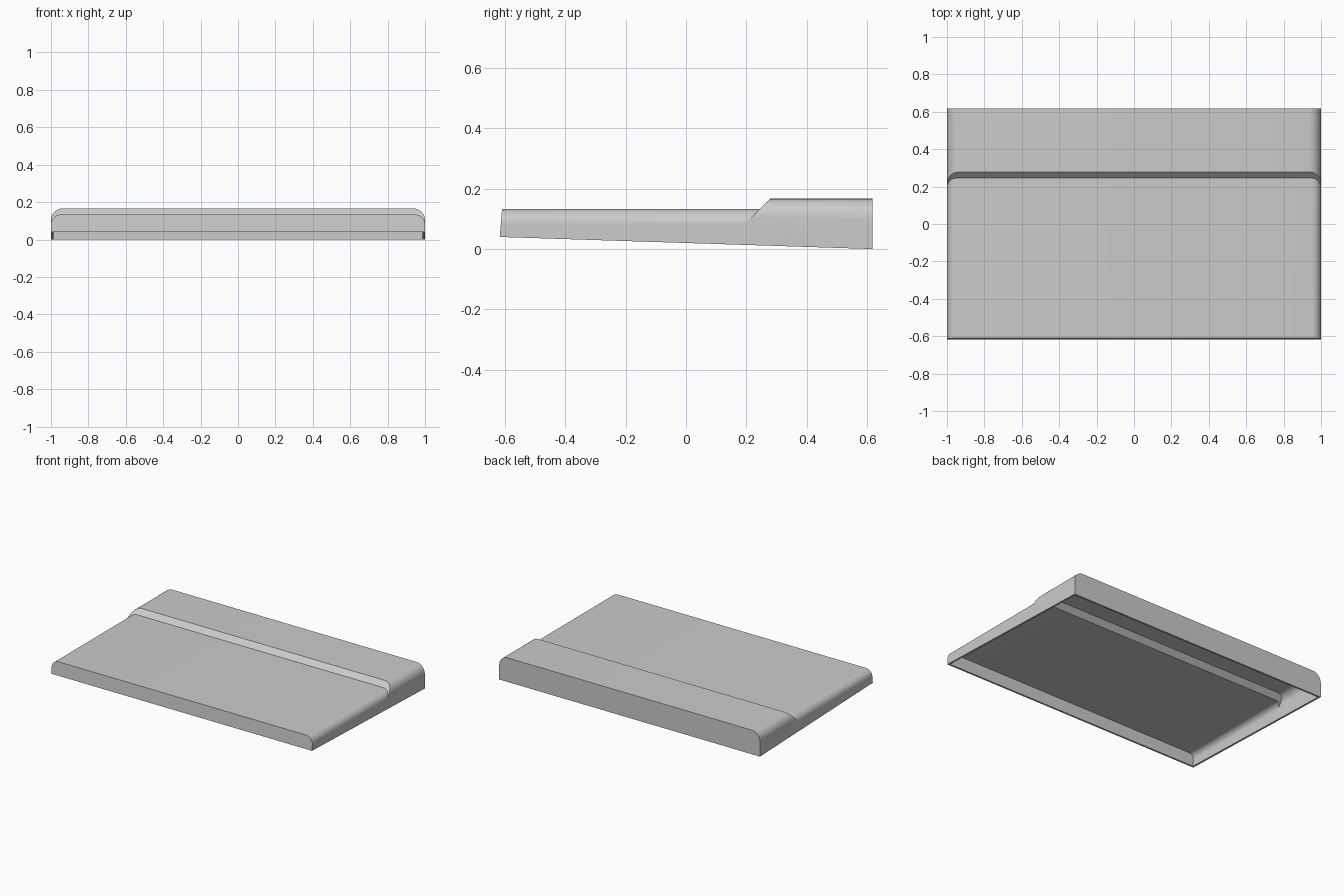
import bpy, bmesh, math

if "Cube" in bpy.data.objects:
    bpy.data.objects.remove(bpy.data.objects["Cube"])

HALF_DEPTH, WALL, STEPS = 0.618, 0.013, 10
SLOPE = 0.02 / HALF_DEPTH          # tilt of the open underside
LOW, HIGH = 0.133, 0.167           # heights of the front deck and rear step
R_LOW, R_HIGH = 0.05, 0.065        # edge rounding of each


def half_section(inset, high):
    """Right half of a cross-section as (x, z), from the side wall up."""
    start = LOW - R_LOW
    top, r = (HIGH, R_HIGH) if high else (LOW, R_LOW)
    cx, cz, r = 1 - r, top - r, r - inset
    pts = [(1 - inset, start)] if high else []
    n = STEPS - 1 if high else STEPS
    for i in range(n + 1):
        a = math.pi / 2 * i / n
        pts.append((cx + r * math.cos(a), cz + r * math.sin(a)))
    return pts


def ring(bm, inset, high, a, b):
    """Place a section on the plane y = a + b*z, ending on the underside."""
    z0 = (0.02 - SLOPE * a) / (1 + SLOPE * b)
    half = [(1 - inset, z0)] + half_section(inset, high)
    pts = half + [(-x, z) for x, z in reversed(half)]
    return [bm.verts.new((x, a + b * z, z)) for x, z in pts]


def skin(bm, inset):
    """Loft front deck, ramp and rear step; return the rings."""
    ramp = 0.112 + inset * math.sqrt(2)
    rings = [ring(bm, inset, False, -HALF_DEPTH - 0.003 + inset, 0.08),
             ring(bm, inset, False, ramp, 1),
             ring(bm, inset, True, ramp, 1),
             ring(bm, inset, True, HALF_DEPTH - inset, 0)]
    for r0, r1 in zip(rings, rings[1:]):
        for i in range(len(r0) - 1):
            bm.faces.new((r0[i], r0[i + 1], r1[i + 1], r1[i]))
    bm.faces.new(rings[0])
    bm.faces.new(rings[-1])
    return rings


def rim_loop(rings):
    return [r[0] for r in rings] + [r[-1] for r in reversed(rings)]


# Hollow shell: outer skin, inner skin and the rim joining them
bm = bmesh.new()
outer = rim_loop(skin(bm, 0))
inner = rim_loop(skin(bm, WALL))
for i in range(len(outer)):
    j = (i + 1) % len(outer)
    bm.faces.new((outer[i], outer[j], inner[j], inner[i]))
bmesh.ops.remove_doubles(bm, verts=bm.verts, dist=0.00005)
bmesh.ops.dissolve_degenerate(bm, edges=bm.edges, dist=0.00005)
bmesh.ops.recalc_face_normals(bm, faces=bm.faces)
mesh = bpy.data.meshes.new("cover_shell")
bm.to_mesh(mesh)
bm.free()
shell = bpy.data.objects.new("cover_shell", mesh)
bpy.context.collection.objects.link(shell)

# Plain grey finish
grey = bpy.data.materials.new("plain_grey")
grey.use_nodes = True
grey.diffuse_color = (0.6, 0.6, 0.6, 1)
grey.node_tree.nodes["Principled BSDF"].inputs["Base Color"].default_value = (0.6, 0.6, 0.6, 1)
mesh.materials.append(grey)

# Smooth rounded edges, crisp corners
bpy.context.view_layer.objects.active = shell
shell.select_set(True)
bpy.ops.object.shade_smooth_by_angle(angle=math.radians(30))
